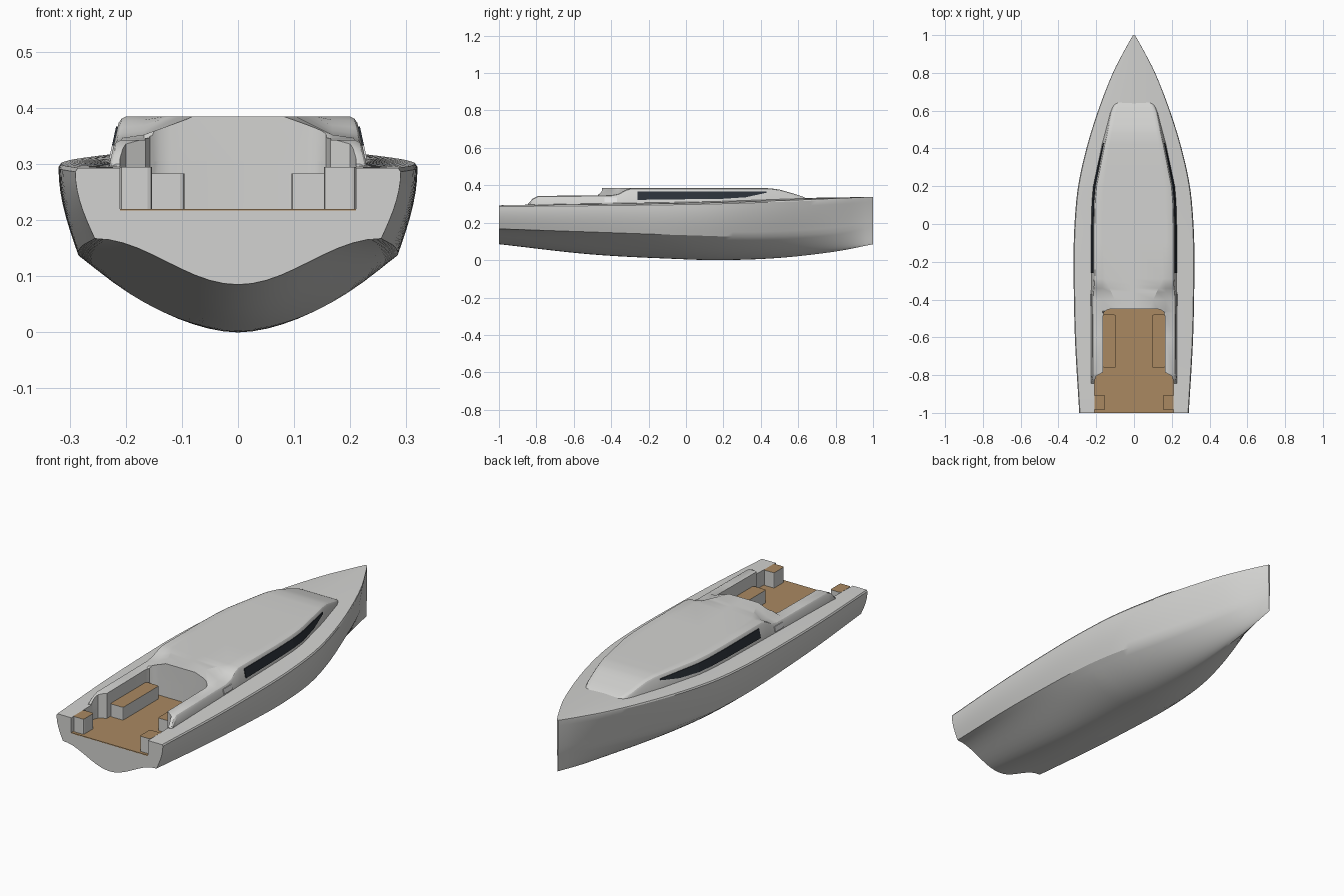
import bpy, bmesh, math

if "Cube" in bpy.data.objects:
    bpy.data.objects.remove(bpy.data.objects["Cube"])


def material(name, r, g, b):
    m = bpy.data.materials.new(name)
    m.use_nodes = True
    m.diffuse_color = (r, g, b, 1)
    m.node_tree.nodes["Principled BSDF"].inputs["Base Color"].default_value = (r, g, b, 1)
    return m


GREY = material("pale grey paint", 0.65, 0.65, 0.635)
TEAK = material("teak brown", 0.40, 0.25, 0.12)
GLASS = material("dark glass", 0.025, 0.032, 0.042)
WHITE = material("white trim", 0.95, 0.95, 0.95)


def curve(*keys):
    """Smooth interpolation through (y, value) keys."""
    def slope(i):
        a, b = keys[max(i - 1, 0)], keys[min(i + 1, len(keys) - 1)]
        return (b[1] - a[1]) / (b[0] - a[0])

    def f(y):
        y = min(max(y, keys[0][0]), keys[-1][0])
        i = max(j for j in range(len(keys) - 1) if keys[j][0] <= y)
        (y0, v0), (y1, v1) = keys[i], keys[i + 1]
        h = y1 - y0
        t = (y - y0) / h
        return (v0 * (1 + 2 * t) * (1 - t) ** 2 + v1 * t * t * (3 - 2 * t)
                + h * t * (1 - t) * (slope(i) * (1 - t) - slope(i + 1) * t))
    return f


def linear(*keys):
    def f(y):
        for (y0, v0), (y1, v1) in zip(keys, keys[1:]):
            if y <= y1:
                return v0 + (v1 - v0) * max(0, (y - y0) / (y1 - y0))
        return keys[-1][1]
    return f


def finish(name, bm, *mats):
    bmesh.ops.recalc_face_normals(bm, faces=bm.faces)
    me = bpy.data.meshes.new(name)
    bm.to_mesh(me)
    bm.free()
    for m in mats:
        me.materials.append(m)
    ob = bpy.data.objects.new(name, me)
    bpy.context.collection.objects.link(ob)
    return ob


def activate(ob):
    bpy.ops.object.select_all(action='DESELECT')
    ob.select_set(True)
    bpy.context.view_layer.objects.active = ob


def loft(name, stations, section, mat):
    """Skin mirrored half sections (first and last point on the centre line)."""
    bm = bmesh.new()
    rings = []
    for y in stations:
        half = section(y)
        ring = half + [(-x, z) for x, z in half[-2:0:-1]]
        rings.append([bm.verts.new((x, y, z)) for x, z in ring])
    n = len(rings[0])
    for a, b in zip(rings, rings[1:]):
        for i in range(n):
            j = (i + 1) % n
            bm.faces.new((a[i], a[j], b[j], b[i]))
    bm.faces.new(rings[0])
    bm.faces.new(rings[-1])
    return finish(name, bm, mat)


def prism(name, outline, z0, z1, mat):
    """Extrude a mirrored plan outline between two heights."""
    bm = bmesh.new()
    pts = outline + [(-x, y) for x, y in reversed(outline)]
    base = bm.faces.new([bm.verts.new((x, y, z0)) for x, y in pts])
    up = bmesh.ops.extrude_face_region(bm, geom=[base])["geom"]
    bmesh.ops.translate(bm, vec=(0, 0, z1 - z0),
                        verts=[v for v in up if isinstance(v, bmesh.types.BMVert)])
    return finish(name, bm, mat)


# Hull: rounded bottom, hard chine aft that fades forward, cambered deck
beam = curve((-1, .29), (-.6, .313), (-.2, .32), (0, .315), (.2, .296), (.4, .252),
             (.6, .19), (.8, .112), (.93, .045), (1, .005))
sheer = curve((-1, .293), (0, .304), (.5, .318), (1, .338))
keel = curve((-1, .085), (-.5, .03), (0, .004), (.2, 0), (.5, .012), (.8, .046), (1, .085))
chine_z = curve((-1, .167), (-.5, .15), (0, .133), (.4, .125), (.8, .15), (1, .19))
chine_w = curve((-1, .88), (-.5, .89), (0, .88), (.4, .8), (.8, .66), (1, .6))
camber = curve((-1, 0), (-.5, .008), (.5, .011), (1, 0))


def hull_section(y):
    b, s, k, c = beam(y), sheer(y), keel(y), chine_z(y)
    w = b * chine_w(y)
    aft = min(1, max(0, -y))
    power = 1.9 - .5 * max(0, y)
    pts = []
    for i in range(11):
        t = i / 10
        lift = aft * (1 - math.cos(math.pi * t)) / 2 + (1 - aft) * t ** power
        pts.append((w * t, k + (c - k) * lift))
    for i in range(1, 8):
        u = i / 7
        bulge = math.sin(u * math.pi / 2)
        fwd = max(0, y)
        pts.append((w + (b - w) * (bulge * (1 - fwd) + u * fwd), c + (s - .007 - c) * u))
    pts += [(b * .985, s), (b * .65, s + camber(y) * .7), (0, s + camber(y))]
    return pts


hull = loft("hull", [-1 + i / 24 for i in range(49)], hull_section, GREY)

# Deckhouse with low cockpit coamings aft and a sloping front
house_w = linear((-.85, .23), (0, .23), (.12, .227), (.2, .22), (.42, .177), (.6, .13),
                 (.635, .112), (.65, .088))
roof_z = linear((-.47, .345), (-.46, .385), (.44, .385), (.5, .377), (.56, .36),
                (.62, .341), (.65, .327))
side_z = linear((-.845, .3), (-.82, .328), (-.79, .343), (-.4, .347), (-.36, .355),
                (-.32, .377), (-.29, .385), (.44, .385))
flat_w = linear((-.46, .5), (-.29, 1))


def side_x(y, z):
    return house_w(y) - .22 * max(0, z - .295)


def house_section(y):
    zr = roof_z(y)
    zs = side_z(y) if y < .44 else zr
    zr = max(zr, zs) if y > -.465 else zs
    w = house_w(y)
    edge = side_x(y, zs)
    return [(0, .27), (w, .27), (w, .284), (side_x(y, zs - .012), zs - .012),
            (edge - .003, zs - .004), (edge - .012, zs),
            (w * .73, zs + (zr - zs) * .15), (w * .66 * flat_w(y), zr), (0, zr)]


house_y = [-.845, -.83, -.82, -.79, -.6, -.47, -.46, -.4, -.36, -.34, -.32, -.29, -.1, 0,
           .12, .2, .3, .42, .45, .48, .5, .53, .56, .59, .62, .635, .65]
house = loft("deckhouse", house_y, house_section, GREY)

# Cockpit well cut through hull and deckhouse, open at the stern
well = [(.21, -1), (.21, -.835), (.2, -.805), (.165, -.785), (.165, -.49),
        (.157, -.465), (.14, -.453), (.12, -.45)]
cutter = prism("cockpit_cutter", [(.21, -1.1)] + well[1:], .217, .6, GREY)
cutter.hide_render = True
for ob in (hull, house):
    mod = ob.modifiers.new("cockpit", 'BOOLEAN')
    mod.operation = 'DIFFERENCE'
    mod.solver = 'EXACT'
    mod.object = cutter
    activate(ob)
    bpy.ops.object.modifier_apply(modifier=mod.name)
    bpy.ops.object.shade_smooth_by_angle(angle=math.radians(28))
bpy.data.objects.remove(cutter)
prism("cockpit_floor", well, .215, .22, TEAK)


# Benches and stern lockers with teak tops
def locker(name, x0, x1, y0, y1, top):
    bm = bmesh.new()
    bmesh.ops.create_cube(bm, size=1)
    for v in bm.verts:
        v.co.x = x1 if v.co.x > 0 else x0
        v.co.y = y1 if v.co.y > 0 else y0
        v.co.z = top if v.co.z > 0 else .217
    upright = [e for e in bm.edges if abs(e.verts[0].co.z - e.verts[1].co.z) > .01]
    bmesh.ops.bevel(bm, geom=upright, offset=.008, segments=2, profile=.5, affect='EDGES')
    bm.normal_update()
    for f in bm.faces:
        f.material_index = int(f.normal.z > .5)
    finish(name, bm, GREY, TEAK)


# Thin plates that follow the deckhouse side
def side_plate(name, s, ys, low, high, mat):
    bm = bmesh.new()
    rows = []
    for y in ys:
        rows.append([bm.verts.new((s * (side_x(y, z) + off), y, z))
                     for z, off in ((low(y), -.003), (low(y), .003),
                                    (high(y), .003), (high(y), -.003))])
    for a, b in zip(rows, rows[1:]):
        for i in range(4):
            bm.faces.new((a[i], a[i - 1], b[i - 1], b[i]))
    bm.faces.new(rows[0])
    bm.faces.new(rows[-1])
    finish(name, bm, mat)


window_low = linear((-.26, .322), (.2, .328), (.32, .336), (.43, .36))
window_high = linear((-.26, .366), (.43, .367))
for s, side in ((1, "left"), (-1, "right")):
    x = sorted((s * .095, s * .165))
    locker(side + "_bench", *x, -.76, -.48, .283)
    x = sorted((s * .153, s * .21))
    locker(side + "_stern_locker", *x, -.985, -.905, .295)
    side_plate(side + "_window", s, [-.26, 0, .12, .2, .26, .32, .38, .42, .43],
               window_low, window_high, GLASS)
    side_plate(side + "_vent", s, [-.435, -.37], lambda y: .31, lambda y: .334, WHITE)
